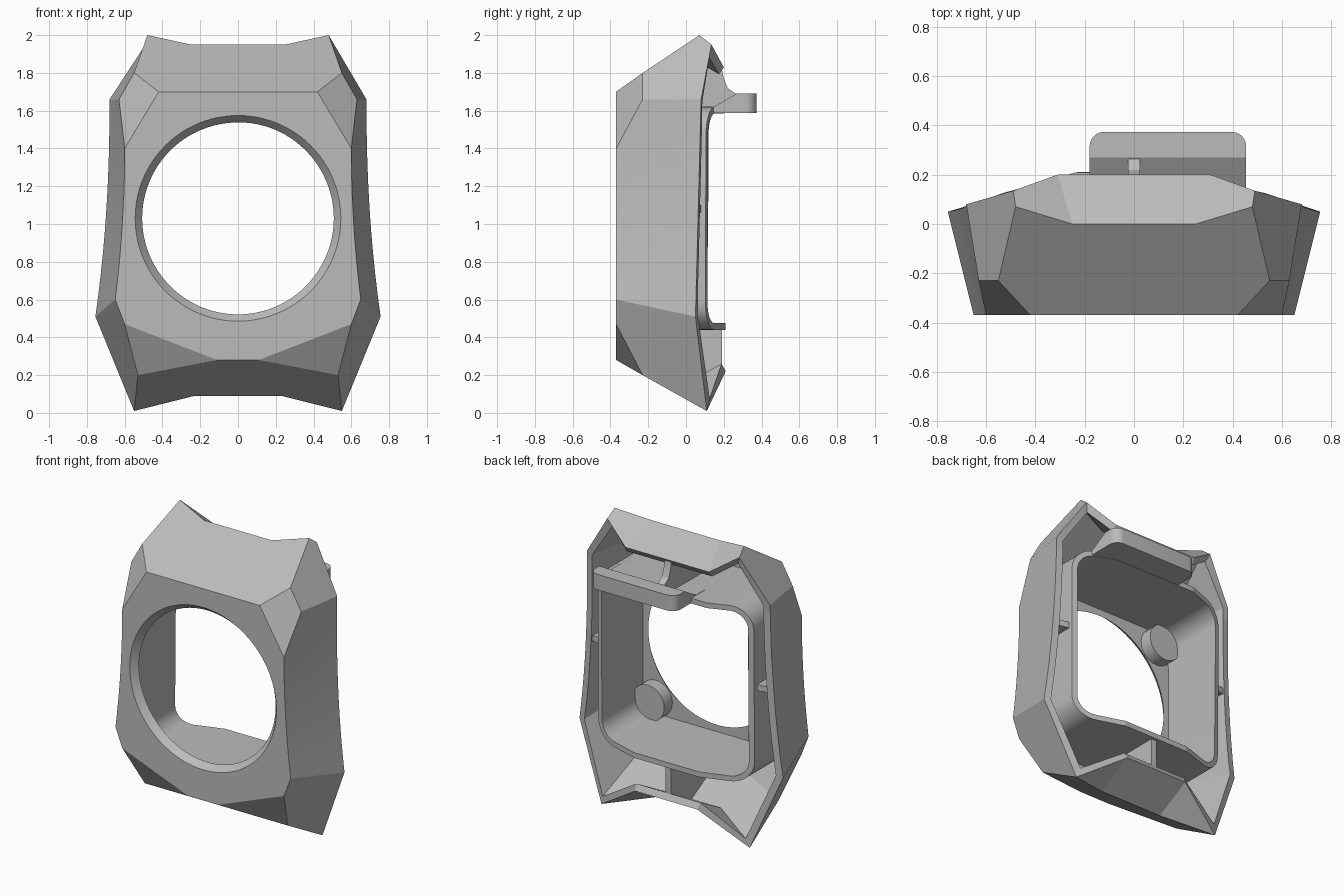
import bpy, bmesh
from math import sin, cos, pi
from mathutils import Vector

if "Cube" in bpy.data.objects:
    bpy.data.objects.remove(bpy.data.objects["Cube"])

grey = bpy.data.materials.new("plain grey")
grey.use_nodes = True
GREY = (0.5, 0.5, 0.5, 1)
grey.diffuse_color = GREY
grey.node_tree.nodes["Principled BSDF"].inputs["Base Color"].default_value = GREY


def finish(name, bm):
    bmesh.ops.remove_doubles(bm, verts=bm.verts, dist=0.0005)
    bmesh.ops.recalc_face_normals(bm, faces=bm.faces)
    mesh = bpy.data.meshes.new(name)
    bm.to_mesh(mesh)
    bm.free()
    mesh.materials.append(grey)
    obj = bpy.data.objects.new(name, mesh)
    bpy.context.collection.objects.link(obj)
    return obj


def loft(name, loops):
    """Solid through matching loops of points, capped at both ends."""
    bm = bmesh.new()
    rings = [[bm.verts.new(p) for p in loop] for loop in loops]
    n = len(rings[0])
    for a, b in zip(rings, rings[1:]):
        for i in range(n):
            j = (i + 1) % n
            bm.faces.new((a[i], a[j], b[j], b[i]))
    bm.faces.new(rings[0])
    bm.faces.new(rings[-1])
    return finish(name, bm)


def along_y(name, profile, y0, y1):
    return loft(name, [[(x, y, z) for x, z in profile] for y in (y0, y1)])


def along_x(name, profile, x0, x1):
    return loft(name, [[(x, y, z) for y, z in profile] for x in (x0, x1)])


def circle(cx, cz, r, n=96):
    return [(cx + r * cos(2 * pi * i / n), cz + r * sin(2 * pi * i / n)) for i in range(n)]


def rounded_rect(half, z0, z1, r, n=10):
    pts = []
    corners = ((half - r, z1 - r), (r - half, z1 - r), (r - half, z0 + r), (half - r, z0 + r))
    for k, (cx, cz) in enumerate(corners):
        for i in range(n + 1):
            a = (k + i / n) * pi / 2
            pts.append((cx + r * cos(a), cz + r * sin(a)))
    return pts


def apply_modifier(obj, kind, **settings):
    mod = obj.modifiers.new(kind.lower(), kind)
    for key, value in settings.items():
        setattr(mod, key, value)
    bpy.context.view_layer.objects.active = obj
    bpy.ops.object.modifier_apply(modifier=mod.name)


def boolean(obj, cutter, operation):
    apply_modifier(obj, "BOOLEAN", object=cutter, operation=operation, solver="EXACT")


# Key points of the faceted body, for the +x half
top_front, chamfer_front = (.42, -.37, 1.7), (.60, -.37, 1.4)
top_mid, side_mid = (.55, -.23, 1.8), (.63, -.23, 1.66)
ridge, horn, horn_back = (.25, 0, 1.95), (.48, .07, 2.0), (.49, .135, 1.95)
top_back = (.31, .2, 1.83)
low_front, low_side, low_mid = (.11, -.37, .28), (.60, -.37, .47), (.53, -.23, .2)
foot, notch, low_back = (.55, .11, .01), (.23, -.03, .09), (.23, .21, .22)
STEPS = 10
ts = [i / STEPS for i in range(STEPS + 1)]
front_edge = [(.60 + .05 * t ** 2, -.37, 1.4 - .8 * t) for t in ts]
rear_edge = [(.68 + .075 * t ** 2.2, .08 - .03 * t, 1.66 - 1.15 * t) for t in ts]


def body(name, closed):
    bm = bmesh.new()

    def mirror(p):
        return (-p[0], p[1], p[2])

    def add(points):
        bm.faces.new([bm.verts.new(p) for p in points])

    def both(*points):
        add(points)
        add([mirror(p) for p in points])

    def across(*points):
        add(list(points) + [mirror(p) for p in reversed(points)])

    across(top_front, *front_edge, low_side, low_front)
    across(top_front, top_mid, horn, ridge)
    across(ridge, top_back)
    across(low_front, low_mid, foot, notch)
    across(notch, low_back)
    both(ridge, horn, horn_back, top_back)
    both(top_front, chamfer_front, side_mid, top_mid)
    both(top_mid, side_mid, rear_edge[0], horn_back, horn)
    both(chamfer_front, side_mid, rear_edge[0])
    for i in range(STEPS):
        both(front_edge[i], front_edge[i + 1], rear_edge[i + 1], rear_edge[i])
    both(front_edge[-1], rear_edge[-1], foot, low_mid, low_side)
    both(low_front, low_side, low_mid)
    both(notch, foot, low_back)
    if closed:
        across(top_back, low_back)
        both(top_back, horn_back, *rear_edge, foot, low_back)
    obj = finish(name, bm)
    # Make the open skin face outward
    face = min(obj.data.polygons, key=lambda f: f.center.y)
    if face.normal.y > 0:
        obj.data.flip_normals()
    return obj


# Outer shell, open at the back
shell = body("outer_shell", False)
apply_modifier(shell, "SOLIDIFY", thickness=.045, offset=-1, use_even_offset=True)

envelope = body("envelope", True)
hole = loft("hole_cutter", [[(x, y, z) for x, z in circle(0, 1.03, r)]
                            for r, y in ((.561, -.39), (.503, -.32), (.503, -.1))])
boolean(shell, hole, "DIFFERENCE")

# Inner rounded tube, trimmed to the slanted back of the body
tube = along_y("inner_tube", rounded_rect(.58, .44, 1.62, .15), -.335, .4)
bore = along_y("bore_cutter", rounded_rect(.545, .475, 1.585, .115), -.5, .5)
boolean(tube, bore, "DIFFERENCE")
boolean(tube, envelope, "INTERSECT")

parts = [shell, tube]

# Corner bosses beside the opening
for name, side in (("lower_boss", 1), ("upper_boss", -1)):
    boss = along_y(name, circle(side * .45, 1.03 - side * .45, .12, 40), -.335, -.24)
    boolean(boss, hole, "DIFFERENCE")
    parts.append(boss)

# Stiffening ribs between tube and shell
for name, side in (("left_rib", 1), ("right_rib", -1)):
    plan = [(.57, -.335), (.60, -.335), (.675, .06), (.57, .08)]
    parts.append(loft(name, [[(side * x, y, z) for x, y in plan] for z in (1.06, 1.10)]))
parts.append(along_x("bottom_rib", [(-.335, .30), (-.03, .12), (.19, .235), (.19, .45), (-.335, .45)],
                     -.02, .02))
parts.append(along_x("top_rib", [(-.335, 1.61), (-.335, 1.69), (0, 1.92), (.19, 1.82), (.2, 1.77),
                                 (.22, 1.72), (.27, 1.685), (.15, 1.61)], -.025, .025))

# Rear latch tab with rounded ends
tab = along_x("latch_tab", [(.05, 1.588), (.374, 1.588), (.374, 1.692), (.27, 1.692),
                            (.15, 1.622), (.05, 1.622)], -.18, .455)
bm = bmesh.new()
bm.from_mesh(tab.data)
ends = [e for e in bm.edges if all(v.co.y > .36 for v in e.verts)
        and abs(e.verts[0].co.x - e.verts[1].co.x) < .01]
bmesh.ops.bevel(bm, geom=ends, offset=.06, segments=8, profile=.5, affect="EDGES")
bm.to_mesh(tab.data)
bm.free()
parts.append(tab)

for helper in (envelope, hole, bore):
    bpy.data.objects.remove(helper)

# Smooth curved walls, keep facets crisp
for obj in parts:
    bpy.ops.object.select_all(action="DESELECT")
    obj.select_set(True)
    bpy.context.view_layer.objects.active = obj
    bpy.ops.object.shade_smooth_by_angle(angle=.3)
